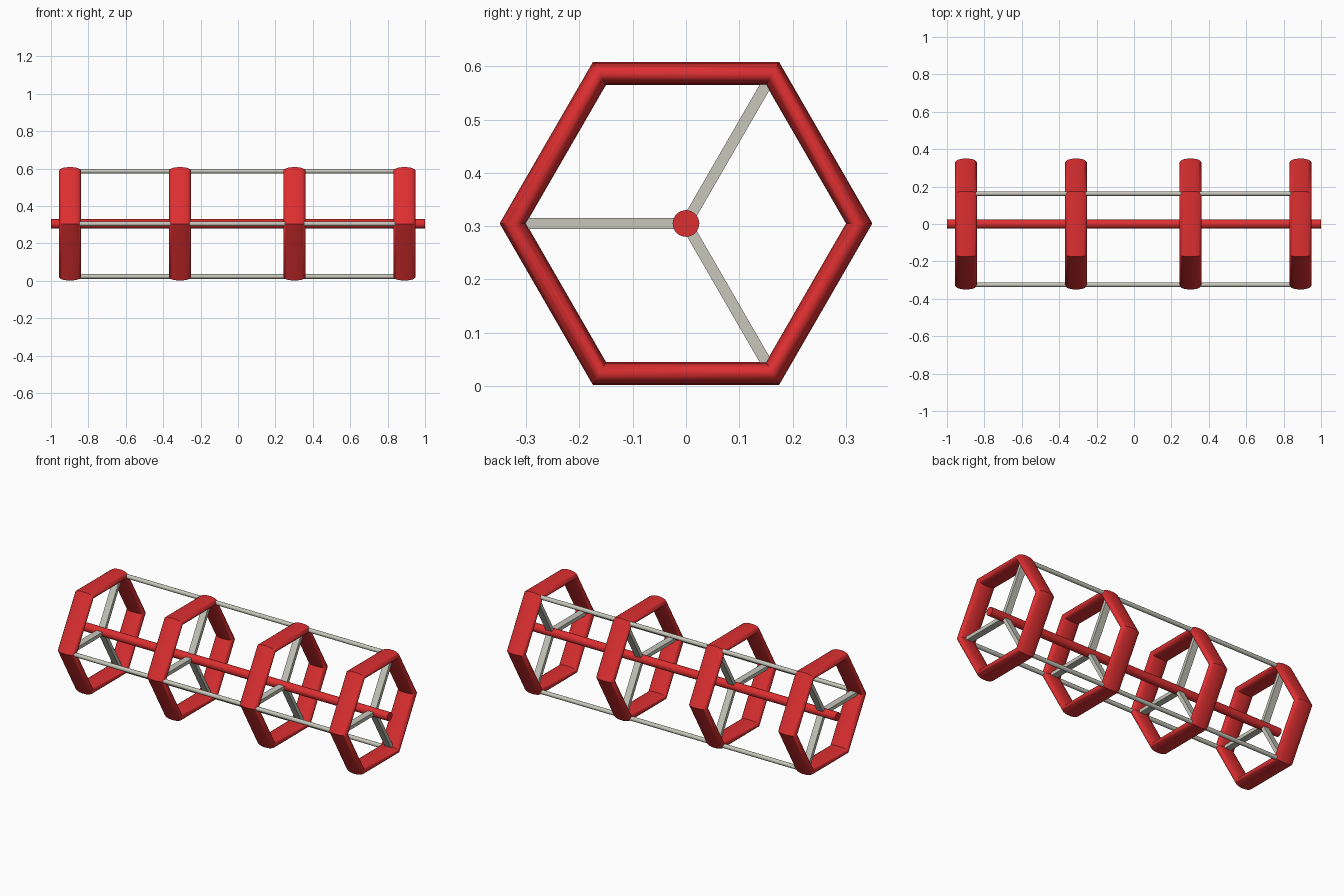
import bpy, bmesh, math
from mathutils import Matrix, Vector

if "Cube" in bpy.data.objects:
    bpy.data.objects.remove(bpy.data.objects["Cube"])

ZC = 0.305          # axis height
R = 0.325           # ring radius at the corners
RING_X = (-0.898, -0.31, 0.302, 0.89)
ARMS = (math.radians(60), math.radians(180), math.radians(300))


def material(name, col):
    m = bpy.data.materials.new(name)
    m.diffuse_color = (*col, 1)
    m.use_nodes = True
    m.node_tree.nodes["Principled BSDF"].inputs["Base Color"].default_value = m.diffuse_color
    return m


red = material("red", (0.72, 0.028, 0.03))
grey = material("warm grey", (0.57, 0.57, 0.50))


def finish(bm, name, mat, smooth=True):
    bmesh.ops.recalc_face_normals(bm, faces=bm.faces)
    me = bpy.data.meshes.new(name)
    bm.to_mesh(me)
    bm.free()
    ob = bpy.data.objects.new(name, me)
    bpy.context.collection.objects.link(ob)
    me.materials.append(mat)
    if smooth:
        bpy.ops.object.select_all(action='DESELECT')
        ob.select_set(True)
        bpy.context.view_layer.objects.active = ob
        bpy.ops.object.shade_smooth_by_angle(angle=math.radians(45))
    return ob


def rod(name, x0, x1, y, z, r, mat, n):
    bm = bmesh.new()
    bmesh.ops.create_cone(
        bm, cap_ends=True, segments=n, radius1=r, radius2=r, depth=x1 - x0,
        matrix=Matrix.Translation(((x0 + x1) / 2, y, z)) @ Matrix.Rotation(math.pi / 2, 4, 'Y'))
    finish(bm, name, mat)


def power(v, e):
    return math.copysign(abs(v) ** e, v)


def hex_ring(name, x, n=20):
    # wide rounded section swept around a hexagon with corners at +-y
    bm = bmesh.new()
    loops = []
    for i in range(6):
        a = i * math.pi / 3
        loop = []
        for j in range(n):
            t = (j + 0.5) * math.tau / n
            rad = R + 0.025 * power(math.sin(t), 0.9)
            loop.append(bm.verts.new((x + 0.059 * power(math.cos(t), 0.9),
                                      rad * math.cos(a), ZC + rad * math.sin(a))))
        loops.append(loop)
    for i in range(6):
        p, q = loops[i], loops[(i + 1) % 6]
        for j in range(n):
            k = (j + 1) % n
            bm.faces.new((p[j], p[k], q[k], q[j]))
    finish(bm, name, red)


def spoke(name, x, a):
    # flat bar from the shaft to a ring corner
    bm = bmesh.new()
    m = (Matrix.Translation((x, 0, ZC)) @ Matrix.Rotation(a, 4, 'X')
         @ Matrix.Translation((0, R / 2, 0)) @ Matrix.Diagonal((0.04, R - 0.02, 0.021, 1)))
    bmesh.ops.create_cube(bm, size=1, matrix=m)
    finish(bm, name, grey, smooth=False)


# central shaft
rod("central_shaft", -1, 1, 0, ZC, 0.025, red, 32)

# rings with three spokes each
for i, x in enumerate(RING_X, 1):
    hex_ring(f"hex_ring_{i}", x)
    for j, a in enumerate(ARMS, 1):
        spoke(f"spoke_{i}_{j}", x, a)

# long tie rods through the ring corners
for j, a in enumerate(ARMS, 1):
    rod(f"tie_rod_{j}", RING_X[0], RING_X[-1], R * math.cos(a), ZC + R * math.sin(a), 0.0125, grey, 12)
